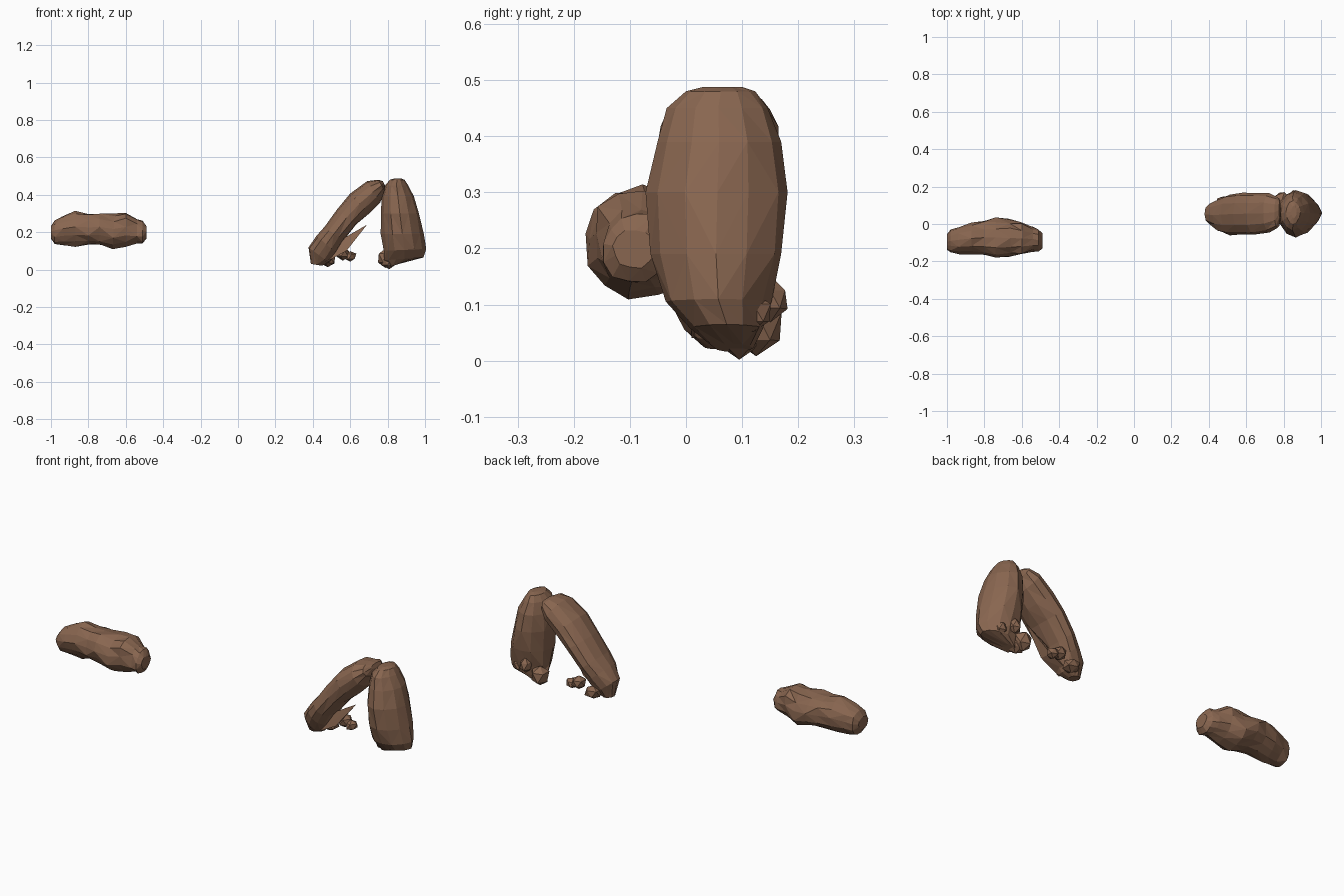
import bpy, bmesh, math, random
from mathutils import Vector

random.seed(4)
brown = bpy.data.materials.new("brown_rock")
brown.diffuse_color = (0.25, 0.133, 0.08, 1)


def finish(name, bm):
    bmesh.ops.recalc_face_normals(bm, faces=bm.faces[:])
    me = bpy.data.meshes.new(name)
    bm.to_mesh(me)
    bm.free()
    me.materials.append(brown)
    ob = bpy.data.objects.new(name, me)
    bpy.context.collection.objects.link(ob)
    return ob


def rock(name, sections, sides, rough, square=0.8):
    """Loft rough rings; a section is (x1, z1, x2, z2, y_min, y_max)."""
    bm = bmesh.new()
    rings = []
    for k, (x1, z1, x2, z2, y1, y2) in enumerate(sections):
        mid = Vector(((x1 + x2) / 2, (y1 + y2) / 2, (z1 + z2) / 2))
        u = Vector(((x2 - x1) / 2, 0, (z2 - z1) / 2))
        v = Vector((0, (y2 - y1) / 2, 0))
        ring = []
        for i in range(sides):
            a = 2 * math.pi * i / sides
            c, s = math.cos(a), math.sin(a)
            c = math.copysign(abs(c) ** square, c)
            s = math.copysign(abs(s) ** square, s)
            r = 1 + random.uniform(-rough, rough * 0.4)
            ring.append(bm.verts.new(mid + (u * c + v * s) * r))
        rings.append(ring)
    # Alternate the diagonals for irregular facets
    for a, b in zip(rings, rings[1:]):
        for i in range(sides):
            j = (i + 1) % sides
            if random.random() < 0.5:
                bm.faces.new((a[i], a[j], b[j]))
                bm.faces.new((a[i], b[j], b[i]))
            else:
                bm.faces.new((a[i], a[j], b[i]))
                bm.faces.new((a[j], b[j], b[i]))
    bm.faces.new(rings[0])
    bm.faces.new(rings[-1])
    return finish(name, bm)


def stone(name, x, y, z, r, tall):
    bm = bmesh.new()
    bmesh.ops.create_icosphere(bm, subdivisions=1, radius=r)
    for v in bm.verts:
        v.co.z *= tall
        v.co = v.co * random.uniform(0.88, 1.1) + Vector((x, y, z))
    return finish(name, bm)


# Long lumpy boulder on the left
rock("lying_boulder", [
    (-1.0, .165, -1.0, .235, -.14, -.05),
    (-.98, .13, -.98, .27, -.15, -.03),
    (-.93, .13, -.94, .285, -.16, -.01),
    (-.87, .12, -.87, .312, -.165, .01),
    (-.80, .13, -.80, .30, -.17, .025),
    (-.74, .125, -.74, .305, -.18, .035),
    (-.67, .11, -.66, .30, -.18, .03),
    (-.60, .12, -.60, .312, -.17, .015),
    (-.54, .135, -.54, .275, -.15, -.01),
    (-.51, .135, -.51, .265, -.15, -.025),
    (-.49, .165, -.49, .235, -.13, -.05)], 13, 0.12, 0.95)

# Leaning slab of the arch, tapering to a pointed foot
rock("leaning_slab", [
    (.39, .03, .45, .02, .03, .09),
    (.375, .12, .49, .035, -.01, .115),
    (.42, .18, .525, .09, -.045, .14),
    (.465, .23, .56, .15, -.06, .16),
    (.53, .32, .635, .24, -.06, .168),
    (.60, .405, .70, .30, -.06, .17),
    (.69, .475, .76, .36, -.05, .165),
    (.75, .48, .785, .42, -.02, .145),
    (.775, .472, .785, .45, .03, .12)], 12, 0.05, 0.95)

# Upright slab of the arch, with a diamond-like cross-section
rock("upright_slab", [
    (.815, .015, .86, .03, .05, .12),
    (.785, .05, .995, .065, .005, .14),
    (.775, .10, 1.005, .11, -.04, .155),
    (.763, .19, .995, .19, -.068, .175),
    (.760, .30, .970, .30, -.07, .182),
    (.765, .39, .945, .39, -.052, .17),
    (.785, .45, .91, .45, -.035, .15),
    (.81, .48, .89, .48, .0, .125),
    (.84, .488, .87, .488, .03, .10)], 12, 0.05, 1.15)

# Splinter under the leaning slab
bm = bmesh.new()
pts = [(.69, .03, .24), (.47, .01, .04), (.47, .08, .04),
       (.58, .01, .10), (.57, .07, .10), (.50, .03, .13)]
bmesh.ops.convex_hull(bm, input=[bm.verts.new(p) for p in pts])
finish("splinter", bm)

# Loose stones around the feet
for i, s in enumerate([
        (.60, .12, .07, .034, .9), (.56, .12, .085, .04, .9),
        (.48, .11, .05, .045, .8), (.79, .125, .06, .05, 1.1),
        (.81, .095, .04, .045, .8), (.86, .15, .11, .035, 1.1),
        (.92, .12, .085, .035, 1.0)]):
    stone("stone_%d" % (i + 1), *s)
